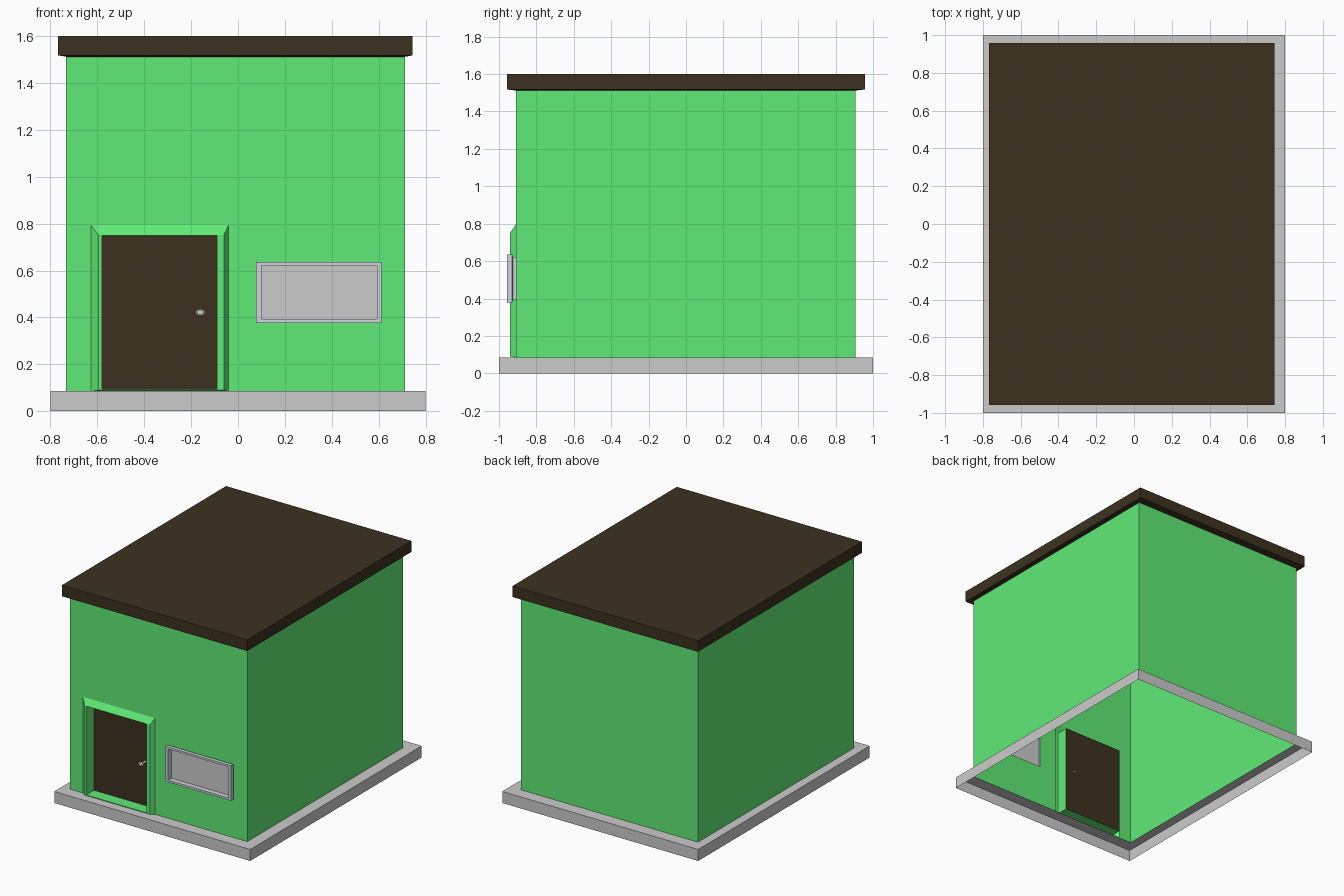
import bpy, bmesh, math

if "Cube" in bpy.data.objects:
    bpy.data.objects.remove(bpy.data.objects["Cube"])


def material(name, rgb):
    m = bpy.data.materials.new(name)
    m.diffuse_color = (*rgb, 1)
    m.use_nodes = True
    m.node_tree.nodes["Principled BSDF"].inputs["Base Color"].default_value = m.diffuse_color
    return m


GREEN = material("green_paint", (0.117, 0.83, 0.18))
DARK = material("dark_brown", (0.045, 0.031, 0.014))
TRIM = material("cool_grey", (0.62, 0.67, 0.73))


def finish(name, bm, mat):
    bmesh.ops.remove_doubles(bm, verts=bm.verts, dist=0.0005)
    me = bpy.data.meshes.new(name)
    bm.to_mesh(me)
    bm.free()
    ob = bpy.data.objects.new(name, me)
    bpy.context.collection.objects.link(ob)
    if mat:
        me.materials.append(mat)
    return ob


def rect_shell(name, rings, plane, mat=None, cap=False):
    """Join rectangles (a0, a1, b0, b1, level) into an open shell.
    plane 'z': a=x, b=y, level=z;  plane 'y': a=x, b=z, level=y."""
    bm = bmesh.new()
    loops = []
    for a0, a1, b0, b1, lv in rings:
        pts = [(a0, b0), (a1, b0), (a1, b1), (a0, b1)]
        loops.append([bm.verts.new((a, b, lv) if plane == 'z' else (a, lv, b))
                      for a, b in pts])
    for lo, hi in zip(loops, loops[1:]):
        for i in range(4):
            j = (i + 1) % 4
            f = [lo[i], lo[j], hi[j], hi[i]]
            bm.faces.new(f if plane == 'z' else f[::-1][::-1])
    if cap:
        bm.faces.new(loops[-1])
    return finish(name, bm, mat)


X0, X1, Y0, Y1 = -0.733, 0.713, -0.91, 0.907
ZB, ZT = 0.085, 1.512

# plinth: open underneath, ledge runs in to the walls
rect_shell("plinth", [(-0.8, 0.8, -1, 1, 0), (-0.8, 0.8, -1, 1, ZB),
                      (X0, X1, Y0, Y1, ZB)], 'z')

# roof slab: sloping eave underside, rim and flat top
ROOF = (-0.767, 0.745, -0.957, 0.957)
rect_shell("roof", [(X0, X1, Y0, Y1, ZT), (*ROOF, 1.518), (*ROOF, 1.6)],
           'z', DARK, cap=True)

# side and back walls
bm = bmesh.new()
corners = [(X1, Y0), (X1, Y1), (X0, Y1), (X0, Y0)]
for (ax, ay), (bx, by) in zip(corners, corners[1:]):
    bm.faces.new([bm.verts.new(p) for p in
                  [(ax, ay, ZB), (bx, by, ZB), (bx, by, ZT), (ax, ay, ZT)]])
finish("side_and_back_walls", bm, GREEN)

# front wall with door and window openings
bm = bmesh.new()
xs = [X0, -0.628, -0.04, 0.1, 0.592, X1]
zs = [ZB, 0.393, 0.622, 0.795, ZT]
openings = {(1, 0), (1, 1), (1, 2), (3, 1)}
for i in range(5):
    for k in range(4):
        if (i, k) not in openings:
            a, b, c, d = xs[i], xs[i + 1], zs[k], zs[k + 1]
            bm.faces.new([bm.verts.new((x, Y0, z)) for x, z in
                          [(a, c), (b, c), (b, d), (a, d)]])
finish("front_wall", bm, GREEN)

# door surround: tapers outward, then steps back in to the door
DOOR = (-0.58, -0.09, 0.095, 0.75)
rect_shell("door_surround", [(-0.628, -0.04, ZB, 0.795, Y0),
                             (-0.595, -0.06, 0.09, 0.752, -0.94),
                             (*DOOR, -0.94), (*DOOR, -0.85)], 'y', GREEN)

# door panel
rect_shell("door", [(*DOOR, -0.85)], 'y', DARK, cap=True)

# door knob: stem and flattened ball
bm = bmesh.new()
for profile in [[(0.009, -0.83), (0.009, -0.89), (0.019, -0.897),
                 (0.021, -0.905), (0.014, -0.913), (0, -0.916)]]:
    verts = [bm.verts.new((r, y, 0)) for r, y in profile]
    edges = [bm.edges.new(e) for e in zip(verts, verts[1:])]
    bmesh.ops.spin(bm, geom=verts + edges, cent=(0, 0, 0), axis=(0, 1, 0),
                   angle=math.tau, steps=12)
bmesh.ops.scale(bm, vec=(1, 1, 0.75), verts=bm.verts)
bmesh.ops.translate(bm, vec=(-0.16, 0, 0.42), verts=bm.verts)
bmesh.ops.remove_doubles(bm, verts=bm.verts, dist=0.0005)
bmesh.ops.recalc_face_normals(bm, faces=bm.faces)
finish("door_knob", bm, None)

# window frame and pane
PANE = (0.1, 0.592, 0.393, 0.622)
OUTER = (0.077, 0.613, 0.377, 0.636)
rect_shell("window_frame", [(*PANE, Y0), (*PANE, -0.925), (*OUTER, -0.93),
                            (*OUTER, -0.957), (*PANE, -0.957),
                            (*PANE, -0.92)], 'y', TRIM)
rect_shell("window_pane", [(*PANE, -0.92)], 'y', None, cap=True)
